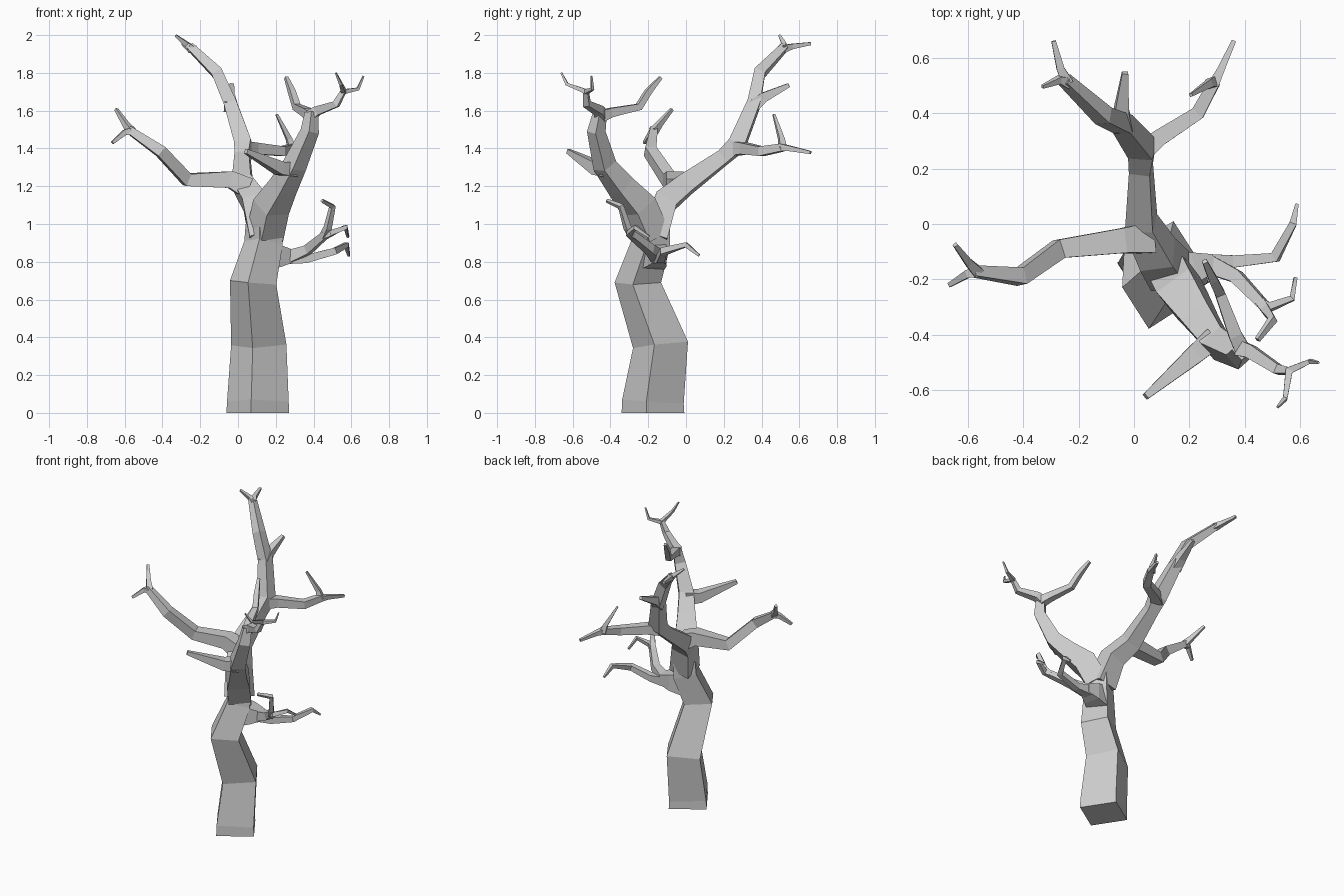
import bpy, bmesh
from mathutils import Vector


def limb(name, points, widths, ref=None):
    """Sweep a square section along points; widths are half-widths spread along the path."""
    pts = [Vector(p) for p in points]
    n = len(pts)
    bm = bmesh.new()
    rings = []
    side = Vector(ref) if ref else (pts[1] - pts[0]).cross(Vector((0, 0, 1)))
    for i, p in enumerate(pts):
        d = Vector()
        if i > 0:
            d += (p - pts[i - 1]).normalized()
        if i < n - 1:
            d += (pts[i + 1] - p).normalized()
        d.normalize()
        side = (side - d * side.dot(d)).normalized()
        up = d.cross(side)
        t = i / (n - 1) * (len(widths) - 1)
        k = min(int(t), len(widths) - 2)
        h = widths[k] + (widths[k + 1] - widths[k]) * (t - k)
        rings.append([bm.verts.new(p + side * a * h + up * b * h)
                      for a, b in ((-1, -1), (1, -1), (1, 1), (-1, 1))])
    for r, s in zip(rings, rings[1:]):
        for j in range(4):
            m = (j + 1) % 4
            bm.faces.new((r[j], r[m], s[m], s[j]))
    bm.faces.new(rings[0][::-1])
    bm.faces.new(rings[-1])
    bmesh.ops.recalc_face_normals(bm, faces=bm.faces)
    mesh = bpy.data.meshes.new(name)
    bm.to_mesh(mesh)
    bm.free()
    bpy.context.collection.objects.link(bpy.data.objects.new(name, mesh))


# Trunk: crooked four-sided column
limb("trunk",
     [(.105, -.175, 0), (.105, -.175, .06), (.11, -.135, .36),
      (.08, -.255, .69), (.135, -.185, .9), (.137, -.18, 1.0)],
     [.12, .118, .106, .089, .074, .07], ref=(.84, .545, 0))

# Back limb with its forked top, stub and side branch
limb("back_limb",
     [(.13, -.17, .93), (.085, -.11, 1.12), (.025, 0, 1.21), (.025, .2, 1.355),
      (.03, .27, 1.42), (-.04, .36, 1.64), (-.11, .39, 1.8), (-.25, .52, 1.935)],
     [.07, .062, .052, .038, .045, .034, .03, .02], ref=(1, 0, 0))
limb("back_tip_long", [(-.24, .51, 1.925), (-.265, .56, 1.94), (-.29, .66, 1.955)], [.02, .008])
limb("back_tip_short", [(-.24, .51, 1.925), (-.27, .52, 1.95), (-.33, .495, 1.998)], [.02, .006])
limb("back_stub", [(-.04, .35, 1.62), (-.045, .41, 1.67), (-.032, .545, 1.735)], [.034, .026, .011])
limb("back_side_branch",
     [(.03, .26, 1.40), (.09, .31, 1.4), (.23, .4, 1.385), (.29, .51, 1.405)],
     [.038, .03, .025, .02])
limb("back_side_tip_long", [(.285, .5, 1.405), (.31, .55, 1.40), (.36, .66, 1.378)], [.02, .008])
limb("back_side_tip_up", [(.285, .51, 1.40), (.27, .505, 1.45), (.205, .465, 1.58)], [.02, .014, .006])

# Left limb with two twigs
limb("left_limb",
     [(.05, -.05, 1.19), (-.04, -.06, 1.235), (-.27, -.09, 1.235),
      (-.41, -.19, 1.385), (-.58, -.17, 1.5)],
     [.055, .045, .034, .03, .019])
limb("left_tip_up", [(-.565, -.172, 1.49), (-.595, -.14, 1.53), (-.645, -.075, 1.607)], [.02, .014, .008])
limb("left_tip_down", [(-.565, -.172, 1.49), (-.6, -.18, 1.485), (-.665, -.22, 1.43)], [.02, .014, .008])

# Right front limb with its crown twigs and spike
limb("right_limb",
     [(.14, -.18, .93), (.175, -.25, 1.09), (.24, -.345, 1.2), (.3, -.43, 1.31),
      (.38, -.475, 1.49), (.39, -.455, 1.59)],
     [.072, .072, .056, .046, .035, .026], ref=(.8, .6, 0))
limb("spike", [(.29, -.41, 1.29), (.22, -.47, 1.295), (.042, -.622, 1.385)], [.04, .034, .012])
limb("crown_inner_branch",
     [(.39, -.45, 1.57), (.365, -.4, 1.59), (.31, -.25, 1.62), (.285, -.2, 1.7), (.255, -.135, 1.775)],
     [.028, .024, .018, .016, .009])
limb("crown_outer_branch",
     [(.385, -.45, 1.575), (.42, -.46, 1.6), (.52, -.525, 1.635), (.56, -.53, 1.705)],
     [.028, .024, .018, .012])
limb("crown_tip_front", [(.56, -.525, 1.70), (.545, -.63, 1.74), (.518, -.66, 1.8)], [.013, .008, .004])
limb("crown_tip_right", [(.555, -.53, 1.70), (.635, -.495, 1.715), (.665, -.5, 1.783)], [.013, .008, .004])

# Low right limb splitting into hooked twigs
limb("low_limb", [(.15, -.18, .83), (.22, -.155, .83), (.29, -.14, .83)], [.07, .055, .032])
limb("low_back_twig",
     [(.26, -.14, .82), (.36, -.135, .815), (.51, -.12, .855), (.573, 0, .89), (.587, .07, .833)],
     [.032, .022, .018, .013, .006])
limb("low_front_branch",
     [(.27, -.145, .825), (.37, -.19, .865), (.465, -.29, .945)], [.034, .024, .018])
limb("low_hook_right",
     [(.455, -.28, .935), (.49, -.3, .95), (.57, -.268, .983), (.582, -.195, .932)],
     [.018, .015, .011, .006])
limb("low_hook_up",
     [(.455, -.28, .935), (.475, -.31, .98), (.5, -.345, 1.093), (.445, -.418, 1.123)],
     [.018, .016, .013, .008])
